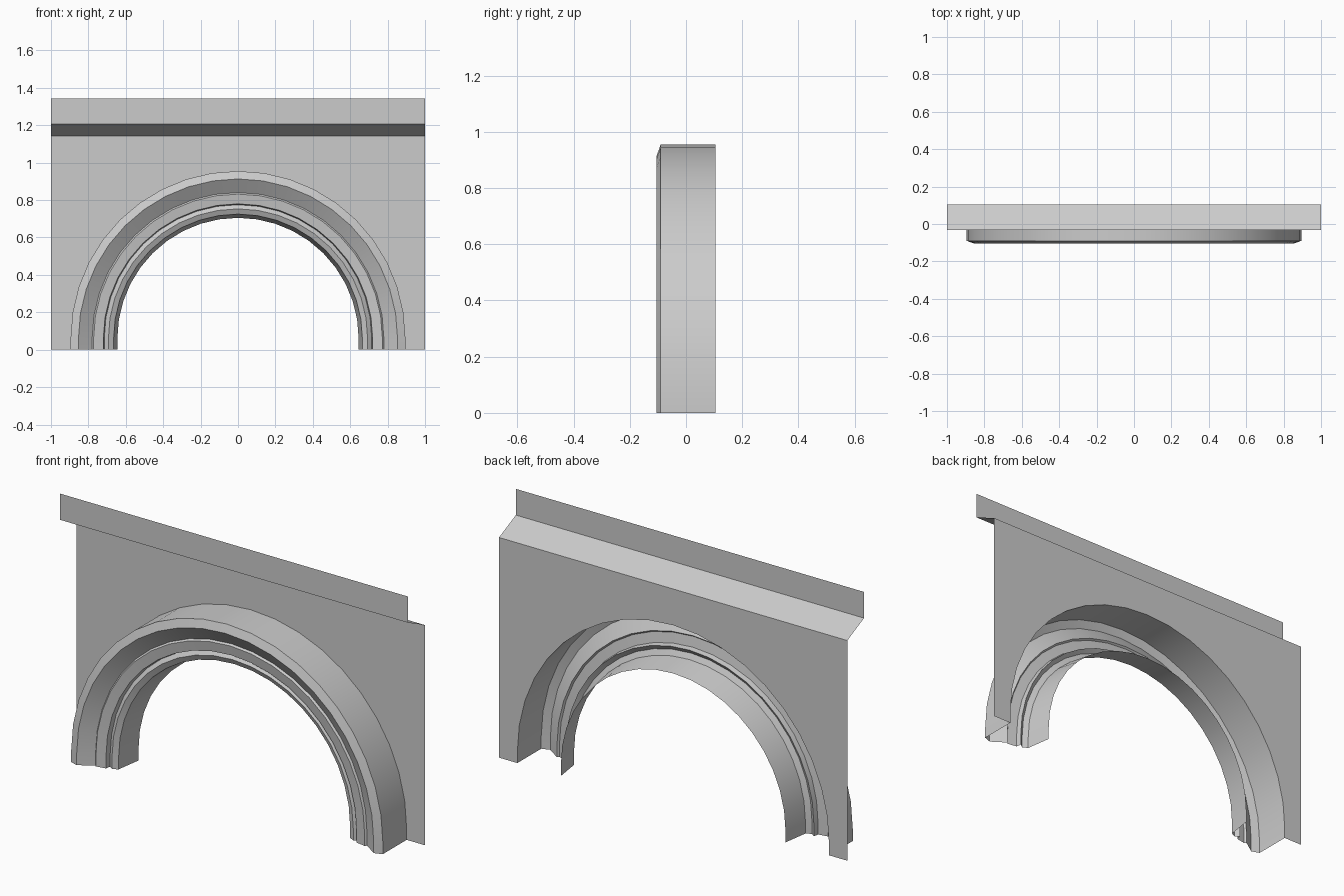
import bpy
from math import cos, sin, pi

if "Cube" in bpy.data.objects:
    bpy.data.objects.remove(bpy.data.objects["Cube"])

SEGMENTS = 20      # facets round the half circle
SPRING = 0.06      # short straight leg below the half circle
OUTER = 0.895
BACK, BAND_Y = 0.105, -0.032
WALL_TOP, BAND_LOW, TOP = 1.143, 1.207, 1.343


def make_object(name, verts, faces):
    mesh = bpy.data.meshes.new(name)
    mesh.from_pydata(verts, [], faces)
    mesh.update()
    obj = bpy.data.objects.new(name, mesh)
    bpy.context.collection.objects.link(obj)
    return obj


def arch_path(r, y):
    """Stilted half circle from the left foot to the right foot."""
    arc = [(-r * cos(pi * k / SEGMENTS), y, SPRING + r * sin(pi * k / SEGMENTS))
           for k in range(SEGMENTS + 1)]
    return [(-r, y, 0)] + arc + [(r, y, 0)]


# Wall sheet with the arch opening
outline = [(-1, BACK, 0)] + arch_path(OUTER, BACK) + [
    (1, BACK, 0), (1, BACK, WALL_TOP), (-1, BACK, WALL_TOP)]
make_object("wall", outline, [list(range(len(outline)))])

# Cornice: sloped underside and upright band
section = [(BACK, WALL_TOP), (BAND_Y, BAND_LOW), (BAND_Y, TOP)]
verts = [(x, y, z) for y, z in section for x in (-1, 1)]
make_object("cornice", verts, [(0, 1, 3, 2), (2, 3, 5, 4)])

# Arch moulding: (radius, depth) section swept along the arch, open at the back
profile = [(OUTER, BACK), (OUTER, -0.09), (0.853, -0.105), (0.78, -0.055),
           (0.772, -0.064), (0.72, -0.055), (0.715, -0.028),
           (0.693, -0.044), (0.665, -0.03), (0.645, BACK)]
verts = [p for r, y in profile for p in arch_path(r, y)]
n = SEGMENTS + 3
faces = [(i * n + j, (i + 1) * n + j, (i + 1) * n + j + 1, i * n + j + 1)
         for i in range(len(profile) - 1) for j in range(n - 1)]
arch = make_object("arch_moulding", verts, faces)

bpy.context.view_layer.objects.active = arch
arch.select_set(True)
bpy.ops.object.shade_smooth_by_angle(angle=pi / 18)
